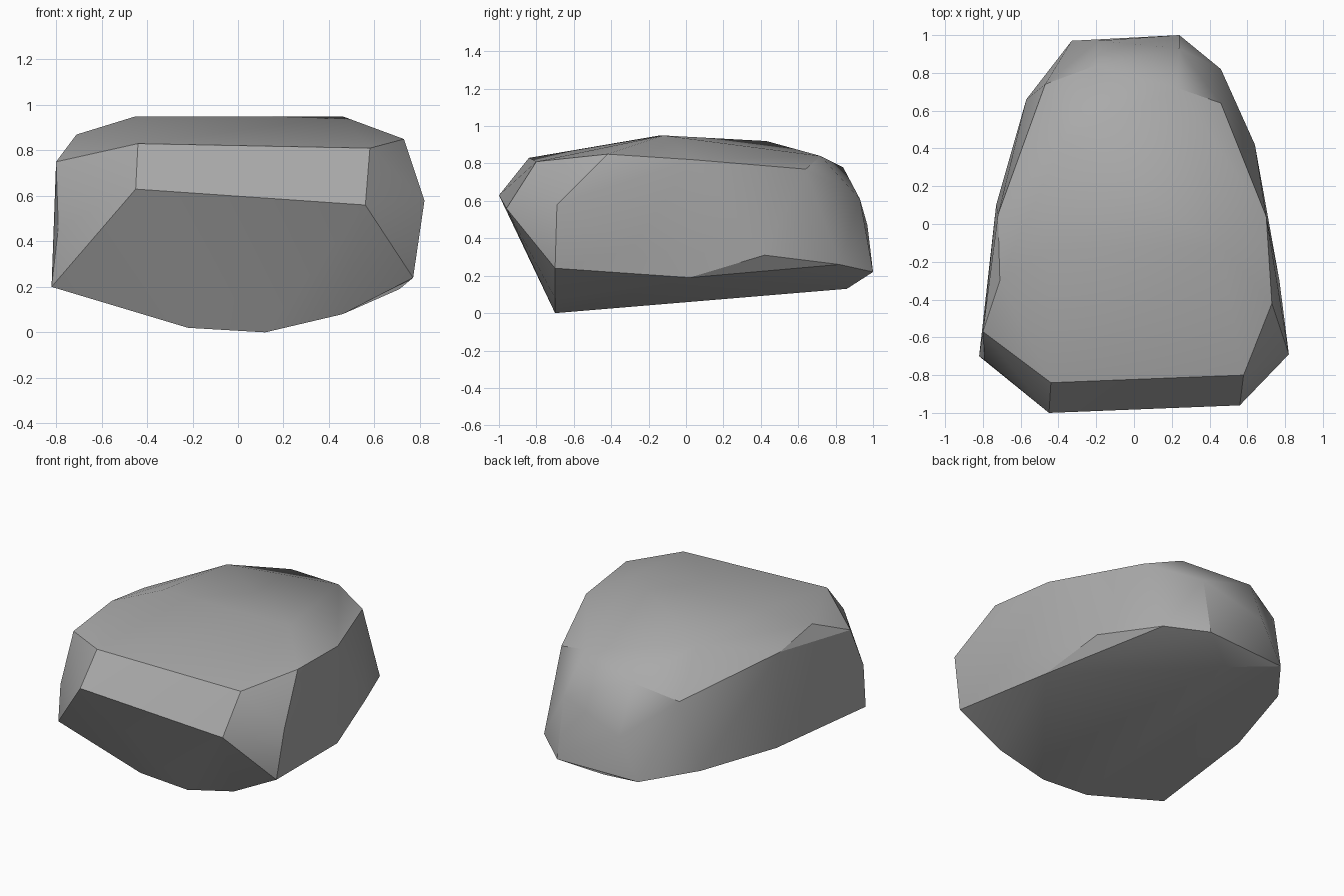
import bpy
import bmesh
from math import radians

default_cube = bpy.data.objects.get("Cube")
if default_cube:
    bpy.data.objects.remove(default_cube, do_unlink=True)


def make_material(name, colour):
    material = bpy.data.materials.new(name)
    material.use_nodes = True
    material.diffuse_color = colour
    shader = material.node_tree.nodes["Principled BSDF"]
    shader.inputs["Base Color"].default_value = colour
    return material


def wrap_boulder(name, corner_groups, material):
    """Chisel a boulder as the convex skin around groups of corners."""
    mesh = bpy.data.meshes.new(name)
    bm = bmesh.new()
    for group in corner_groups:
        for corner in group:
            bm.verts.new(corner)
    hull = bmesh.ops.convex_hull(bm, input=bm.verts[:])
    buried = {item for key in ("geom_interior", "geom_unused")
              for item in hull[key] if isinstance(item, bmesh.types.BMVert)}
    bmesh.ops.delete(bm, geom=list(buried), context="VERTS")
    bmesh.ops.recalc_face_normals(bm, faces=bm.faces[:])
    bm.to_mesh(mesh)
    bm.free()
    mesh.materials.append(material)
    boulder = bpy.data.objects.new(name, mesh)
    bpy.context.collection.objects.link(boulder)
    return boulder


# Front chamfer and the corners either side of it
front_bevel = [(-.45, -1, .63), (.56, -.96, .56), (.58, -.8, .81), (-.44, -.84, .83)]
right_front_corner = [(-.82, -.7, .2), (-.79, -.72, .46), (-.8, -.57, .75)]
left_front_corner = [(.77, -.7, .24), (.82, -.69, .58), (.73, -.42, .85)]

# Gently domed top and its shoulders
crown = [(-.45, -.14, .95), (.46, -.12, .95), (-.38, .43, .92), (.23, .72, .84)]
shoulders = [(-.71, -.3, .87), (-.72, .05, .82), (.7, .04, .82), (.46, .64, .77)]

# Lower side edges and the narrow rear
left_skirt = [(.77, -.3, .34), (.71, .02, .19), (.64, .42, .31), (.46, .82, .26)]
right_skirt = [(-.73, .1, .21), (-.57, .66, .23)]
rear = [(.24, 1, .22), (-.33, .97, .21), (-.19, .97, .47),
        (.24, .93, .61), (-.2, .84, .78), (-.47, .74, .69)]

# Sloping underside
keel = [(-.22, -.7, .02), (.12, -.7, 0), (.46, -.7, .08), (0, .86, .13)]

stone = make_material("stone_grey", (.4, .4, .4, 1))
boulder = wrap_boulder("boulder", [
    front_bevel, right_front_corner, left_front_corner, crown, shoulders,
    left_skirt, right_skirt, rear, keel], stone)

# Soft worn faces with crisp chipped edges
bpy.ops.object.select_all(action="DESELECT")
boulder.select_set(True)
bpy.context.view_layer.objects.active = boulder
bpy.ops.object.shade_smooth_by_angle(angle=radians(30))
